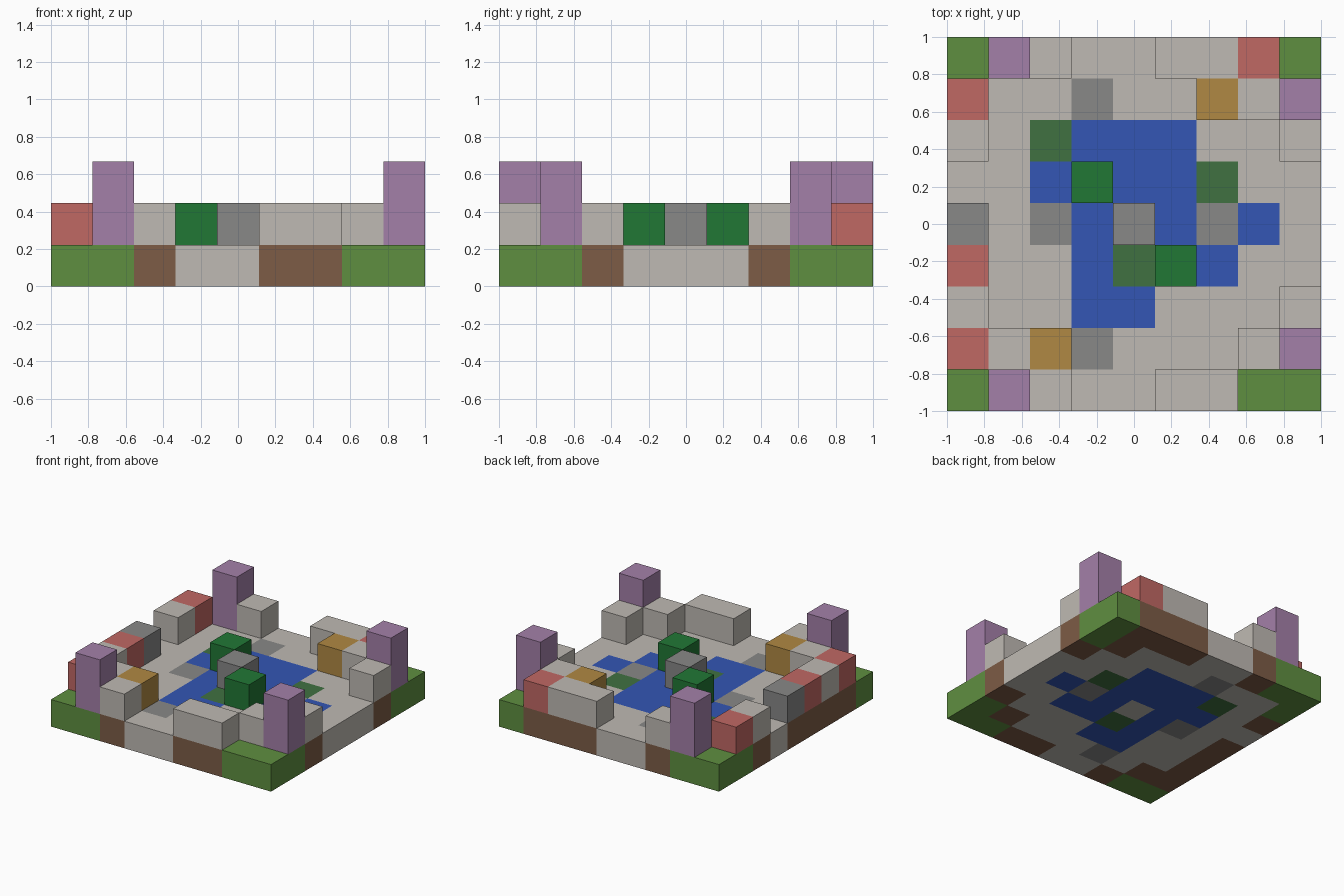
import bpy
import bmesh
from mathutils import Vector

cube = bpy.data.objects.get("Cube")
if cube:
    bpy.data.objects.remove(cube, do_unlink=True)

N = 9
CELL = 2 / N


def linear(c):
    c /= 255
    return c / 12.92 if c <= 0.04045 else ((c + 0.055) / 1.055) ** 2.4


def material(name, rgb):
    m = bpy.data.materials.new(name)
    m.use_nodes = True
    col = [linear(c) for c in rgb] + [1]
    m.diffuse_color = col
    m.node_tree.nodes["Principled BSDF"].inputs["Base Color"].default_value = col
    return m


MATS = {
    "S": material("pale_stone", (191, 186, 179)),
    "G": material("grass_green", (95, 143, 64)),
    "B": material("dirt_brown", (125, 92, 70)),
    "W": material("water_blue", (51, 86, 181)),
    "K": material("rock_grey", (136, 136, 135)),
    "F": material("moss_green", (64, 113, 65)),
    "T": material("tree_green", (33, 119, 53)),
    "R": material("brick_red", (192, 104, 100)),
    "P": material("tower_purple", (164, 128, 169)),
    "O": material("crate_ochre", (176, 137, 67)),
}

# Plan of each storey, back row first, left column at -x
GROUND = ["GGBSSBBBG",
          "GSSKSSSBG",
          "BSFWWWSSB",
          "SSWWWWFSS",
          "BSKWSWKWS",
          "BSSWFWWSS",
          "BSSWWSSSB",
          "BBSKSSSBG",
          "GGBSSBBGG"]
BUILDINGS = [".PS..SSR.",
             "R.....OSP",
             "S.......S",
             "...T.....",
             "K...K....",
             "R....T...",
             "S.......S",
             "RSO....SP",
             ".PS..SS.."]
# Only the towers reach the top storey
TOWER_TOPS = ["".join(c if c == "P" else "." for c in row) for row in BUILDINGS]
STOREYS = [GROUND, BUILDINGS, TOWER_TOPS]

cells = {(x, N - 1 - r, z): c
         for z, plan in enumerate(STOREYS)
         for r, row in enumerate(plan)
         for x, c in enumerate(row) if c != "."}

DIRECTIONS = [Vector(d) for d in ((1, 0, 0), (-1, 0, 0), (0, 1, 0),
                                  (0, -1, 0), (0, 0, 1), (0, 0, -1))]


def block_part(name, members, mat):
    """Join unit blocks into one mesh, keeping only exposed faces."""
    bm = bmesh.new()
    for cell in members:
        centre = Vector(cell) + Vector((0.5, 0.5, 0.5))
        for d in DIRECTIONS:
            if tuple(int(a + b) for a, b in zip(cell, d)) in cells:
                continue
            u = Vector((d.y, d.z, d.x)) / 2
            v = d.cross(u)
            mid = centre + d / 2
            corners = (mid - u - v, mid + u - v, mid + u + v, mid - u + v)
            bm.faces.new([bm.verts.new(Vector((p.x * CELL - 1, p.y * CELL - 1, p.z * CELL)))
                          for p in corners])
    bmesh.ops.remove_doubles(bm, verts=bm.verts, dist=0.001)
    mesh = bpy.data.meshes.new(name)
    bm.to_mesh(mesh)
    bm.free()
    mesh.materials.append(mat)
    bpy.context.collection.objects.link(bpy.data.objects.new(name, mesh))


# Ground tiles, then everything standing on them
GROUND_NAMES = {"S": "paving", "G": "grass", "B": "dirt_footing",
                "W": "pond", "K": "floor_rocks", "F": "moss"}
RAISED_NAMES = {"S": "stone_walls", "K": "boulders", "T": "bushes",
                "R": "brick_houses", "P": "towers", "O": "crates"}
for names, raised in ((GROUND_NAMES, False), (RAISED_NAMES, True)):
    for code, name in names.items():
        members = [k for k, c in cells.items() if c == code and (k[2] > 0) == raised]
        block_part(name, members, MATS[code])
